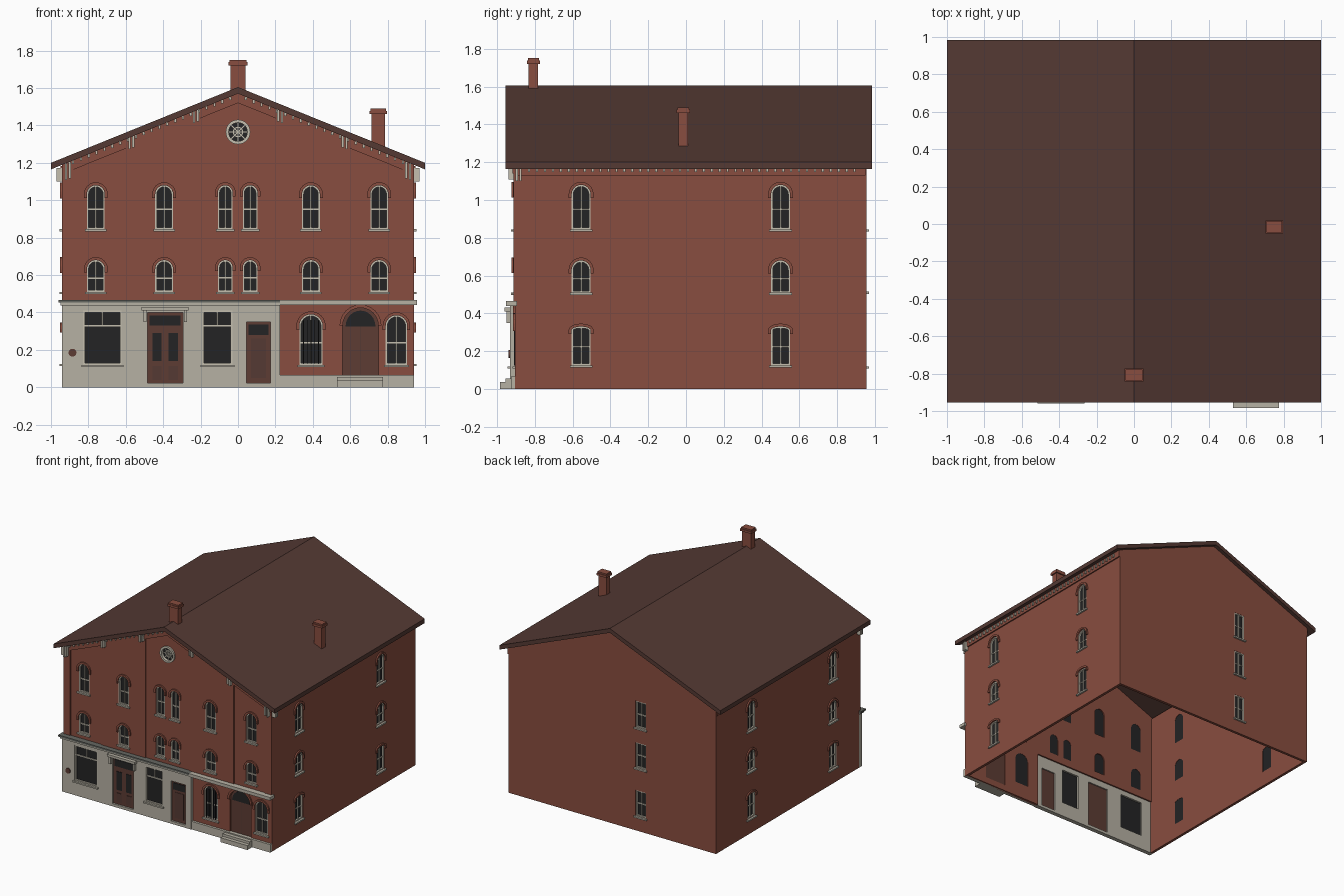
import bpy
import bmesh
from math import cos, sin, pi
from mathutils import Matrix, Vector
from mathutils.geometry import tessellate_polygon

cube = bpy.data.objects.get("Cube")
if cube:
    bpy.data.objects.remove(cube)


def material(name, rgb):
    m = bpy.data.materials.new(name)
    m.use_nodes = True
    m.diffuse_color = (*rgb, 1)
    m.node_tree.nodes["Principled BSDF"].inputs["Base Color"].default_value = (*rgb, 1)
    return m


BRICK = material("red brick", (0.25, 0.075, 0.05))
ROOF = material("brown roof", (0.09, 0.042, 0.034))
STONE = material("pale stone", (0.47, 0.44, 0.37))
TRIM = material("cream trim", (0.56, 0.52, 0.43))
GLASS = material("dark glass", (0.017, 0.017, 0.018))
DOOR = material("brown paint", (0.11, 0.045, 0.034))
LEAD = material("grey lead", (0.13, 0.135, 0.12))


# Each wall has its own frame: u along the wall, v up, w outward
def wall_frame(u, w, origin):
    m = Matrix((u, (0, 0, 1), w)).transposed().to_4x4()
    m.translation = origin
    return m


FRONT = wall_frame((1, 0, 0), (0, -1, 0), (0, -0.905, 0))
BACK = wall_frame((-1, 0, 0), (0, 1, 0), (0, 0.955, 0))
RIGHT = wall_frame((0, 1, 0), (1, 0, 0), (0.94, 0, 0))
LEFT = wall_frame((0, -1, 0), (-1, 0, 0), (-0.94, 0, 0))

parts = {}


def sheet(name, mat, frame, loops, d0, d1):
    """Extrude an outline with holes between two depths."""
    bm = parts.setdefault(name, (bmesh.new(), mat))[0]
    tris = tessellate_polygon([[Vector((u, v, 0)) for u, v in lp] for lp in loops])
    caps = [[bm.verts.new(frame @ Vector((u, v, d))) for lp in loops for u, v in lp]
            for d in (d0, d1)]
    for cap in caps:
        for t in tris:
            bm.faces.new([cap[i] for i in t])
    start = 0
    for lp in loops:
        n = len(lp)
        for i in range(n):
            a, b = start + i, start + (i + 1) % n
            bm.faces.new((caps[0][a], caps[0][b], caps[1][b], caps[1][a]))
        start += n


def rect(u0, u1, v0, v1):
    return [(u0, v0), (u1, v0), (u1, v1), (u0, v1)]


def box(name, mat, frame, u0, u1, v0, v1, d0, d1):
    sheet(name, mat, frame, [rect(u0, u1, v0, v1)], d0, d1)


def arc(u, v, r, rise, n=12):
    return [(u + r * cos(pi * i / n), v + rise * sin(pi * i / n)) for i in range(n + 1)]


def circle(u, v, r, n=24):
    return [(u + r * cos(2 * pi * i / n), v + r * sin(2 * pi * i / n)) for i in range(n)]


def opening(u, z0, z1, w, rise, inset=0):
    r = w / 2 - inset
    if rise == 0:
        return rect(u - r, u + r, z0 + inset, z1 - inset)
    return [(u - r, z0 + inset), (u + r, z0 + inset)] + arc(u, z1 - rise, r, rise - min(inset, rise / 2))


def window(side, frame, win, base=0.0, shop=False):
    """Glass, frame, bars, sill and arched hood of one window."""
    u, z0, z1, w, rise = win
    out = opening(*win)
    sheet(side + "_window_glass", GLASS, frame, [out], base - 0.02, base - 0.016)
    sheet(side + "_window_frames", TRIM, frame, [out, opening(*win, 0.009)], base - 0.016, base - 0.002)
    mid = z1 - 0.08 if shop else (z0 + z1 - rise / 2) / 2
    bars = side + "_window_bars"
    box(bars, TRIM, frame, u - 0.004, u + 0.004, mid if shop else z0, z1 - 0.004, base - 0.016, base - 0.006)
    box(bars, TRIM, frame, u - w / 2, u + w / 2, mid - 0.004, mid + 0.004, base - 0.016, base - 0.008)
    box(side + "_sills", STONE, frame, u - w / 2 - 0.01, u + w / 2 + 0.01, z0 - 0.012, z0, base - 0.01, base + 0.014)
    if rise:
        r, spring = w / 2, z1 - rise
        outer = [(u + r + 0.016, spring - 0.02)] + arc(u, spring, r + 0.016, rise + 0.016) + [(u - r - 0.016, spring - 0.02)]
        inner = [(u + r, spring - 0.02)] + arc(u, spring, r, rise) + [(u - r, spring - 0.02)]
        sheet(side + "_window_hoods", BRICK, frame, [outer + inner[::-1]], base - 0.002, base + 0.011)


def roof_under(x):
    return 1.57 - 0.405 * abs(x)


def gable(x0, x1, bottom, drop=0.0):
    top = [(x1, roof_under(x1) - drop), (x0, roof_under(x0) - drop)]
    if x0 < 0 < x1:
        top.insert(1, (0, roof_under(0) - drop))
    return [(x0, bottom), (x1, bottom)] + top


# Window layout: centre, bottom, top, width, arch rise
upper = []
for u, w in ((-0.76, 0.095), (-0.395, 0.095), (-0.068, 0.078), (0.065, 0.078), (0.39, 0.095), (0.755, 0.095)):
    upper += [(u, 0.845, 1.08, w, w / 2), (u, 0.51, 0.68, w, w / 2)]
ground = [(0.39, 0.12, 0.39, 0.125, 0.0625), (0.847, 0.12, 0.385, 0.115, 0.0575)]
arched_door = (0.655, 0.05, 0.425, 0.19, 0.095)
shop = [(-0.725, 0.12, 0.41, 0.205, 0), (-0.11, 0.12, 0.41, 0.16, 0)]
shop_doors = [(-0.39, 0.022, 0.4, 0.19, 0), (0.11, 0.022, 0.35, 0.13, 0)]

# Front wall, with raised bays and corner pilasters
face = [(-0.94, 0.45), (0.225, 0.45), (0.225, 0), (0.94, 0)] + gable(-0.94, 0.94, 0)[2:]
holes = [opening(*w) for w in upper + ground + [arched_door]]
sheet("front_wall", BRICK, FRONT, [face] + holes + [circle(0, 1.365, 0.055)], -0.022, 0)
for x0, x1 in ((-0.94, -0.88), (-0.6, -0.2), (0.2, 0.6), (0.88, 0.94)):
    bay = [opening(*w) for w in upper if x0 < w[0] < x1]
    sheet("raised_bays", BRICK, FRONT, [gable(x0, x1, 0.46)] + bay, -0.001, 0.007)
for w in upper + ground:
    window("front", FRONT, w, 0.007 if 0.2 < abs(w[0]) < 0.6 and w[1] > 0.4 else 0)
for i in range(5):
    u = 0.39 + 0.02 * (i - 2)
    box("window_grille", GLASS, FRONT, u - 0.002, u + 0.002, 0.125, 0.36, -0.004, 0.004)

# Arched entrance and steps
sheet("arched_door", DOOR, FRONT, [opening(*arched_door)], -0.02, -0.012)
sheet("arched_door_fanlight", GLASS, FRONT, [arc(0.655, 0.325, 0.08, 0.085)], -0.012, -0.008)
sheet("arched_door_surround", BRICK, FRONT,
      [arc(0.655, 0.33, 0.112, 0.112) + arc(0.655, 0.33, 0.095, 0.095)[::-1]], -0.002, 0.011)
box("arched_door_split", ROOF, FRONT, 0.653, 0.657, 0.06, 0.325, -0.012, -0.009)
box("base_course", STONE, FRONT, 0.225, 0.94, 0, 0.065, -0.01, 0.02)
box("entrance_steps", STONE, FRONT, 0.53, 0.775, 0, 0.036, 0, 0.08)
box("entrance_steps", STONE, FRONT, 0.53, 0.775, 0.036, 0.056, 0, 0.05)

# Stone storefront
SHOP_D = 0.025
sheet("storefront", STONE, FRONT,
      [rect(-0.94, 0.225, 0, 0.45)] + [opening(*w) for w in shop + shop_doors], -0.01, SHOP_D)
for w in shop:
    window("storefront", FRONT, w, SHOP_D, True)
for w in shop_doors:
    sheet("shop_doors", DOOR, FRONT, [opening(*w)], 0, 0.01)
    u, z0, z1, width, _ = w
    box("shop_door_glass", GLASS, FRONT, u - width / 2 + 0.012, u + width / 2 - 0.012, z1 - 0.07, z1 - 0.015, 0.009, 0.014)
for s in (-1, 1):
    u = -0.39 + 0.043 * s
    box("shop_door_glass", GLASS, FRONT, u - 0.025, u + 0.025, 0.14, 0.29, 0.009, 0.014)
    box("shop_door_panels", ROOF, FRONT, u - 0.025, u + 0.025, 0.04, 0.115, 0.009, 0.014)
    u = -0.39 + 0.108 * s
    box("door_canopy_brackets", STONE, FRONT, u - 0.008, u + 0.008, 0.35, 0.41, SHOP_D, 0.045)
box("door_canopy", STONE, FRONT, -0.515, -0.265, 0.41, 0.43, SHOP_D, 0.055)
box("shop_door_panels", ROOF, FRONT, 0.07, 0.15, 0.05, 0.26, 0.009, 0.013)
sheet("round_wall_plate", DOOR, FRONT, [circle(-0.885, 0.185, 0.021)], SHOP_D, 0.033)

# Cornice above the ground floor
box("storefront_cornice", STONE, FRONT, -0.95, 0.225, 0.438, 0.452, -0.01, 0.04)
box("storefront_cornice_cap", LEAD, FRONT, -0.96, 0.225, 0.452, 0.466, -0.01, 0.048)
box("brick_side_cornice", STONE, FRONT, 0.225, 0.957, 0.44, 0.466, -0.01, 0.048)

# Round gable window with rosette
sheet("round_window_ring", TRIM, FRONT, [circle(0, 1.365, 0.066), circle(0, 1.365, 0.05)], -0.01, 0.014)
sheet("round_window_glass", GLASS, FRONT, [circle(0, 1.365, 0.055)], -0.02, -0.012)
sheet("round_window_rosette", TRIM, FRONT, [circle(0, 1.365, 0.028), circle(0, 1.365, 0.022)], -0.012, -0.004)
for i in range(8):
    a = pi * i / 4
    c, s = cos(a), sin(a)
    spoke = [(r * c - t * s, 1.365 + r * s + t * c) for r, t in ((0, -0.002), (0.052, -0.002), (0.052, 0.002), (0, 0.002))]
    sheet("round_window_rosette", TRIM, FRONT, [spoke], -0.012, -0.006)

# Gable frieze, dentils and paired brackets
chevron = gable(-0.94, 0.94, 0)[2:]
sheet("gable_frieze", BRICK, FRONT, [chevron + [(x, z - 0.05) for x, z in chevron[::-1]]], -0.002, 0.012)
for i in range(1, 22):
    for s in (-1, 1):
        u = s * i * 0.042
        top = roof_under(u)
        box("gable_dentils", TRIM, FRONT, u - 0.006, u + 0.006, top - 0.018, top, 0.01, 0.026)
for u in (0.225, 0.57, 0.91):
    for s in (-1, 1):
        for o in (-0.01, 0.01):
            c = s * u + o
            top = roof_under(c)
            box("gable_brackets", TRIM, FRONT, c - 0.006, c + 0.006, top - (0.09 if u > 0.9 else 0.062), top, 0, 0.035)

# Side walls, mirrored
for side, frame, s in (("right", RIGHT, 1), ("left", LEFT, -1)):
    wins = [(u * s, z0, z1, 0.1, rise) for u in (-0.555, 0.5)
            for z0, z1, rise in ((0.845, 1.08, 0.05), (0.51, 0.68, 0.05), (0.125, 0.33, 0.018))]
    ends = sorted((-0.9 * s, 0.95 * s))
    sheet(side + "_wall", BRICK, frame, [rect(*ends, 0, 1.186)] + [opening(*w) for w in wins], -0.022, 0)
    for w in wins:
        window(side, frame, w)
    box(side + "_frieze", BRICK, frame, *ends, 1.13, 1.184, -0.002, 0.01)
    for i in range(42):
        u = s * (-0.83 + i * 0.042)
        box(side + "_dentils", TRIM, frame, u - 0.006, u + 0.006, 1.147, 1.172, 0.008, 0.022)
    for u in (-0.895, -0.875):
        box(side + "_brackets", TRIM, frame, s * u - 0.006, s * u + 0.006, 1.1, 1.172, 0, 0.03)

# Back wall with one column of plain windows
back = [(0.26, z0, z1, 0.095, 0) for z0, z1 in ((0.845, 1.06), (0.515, 0.72), (0.12, 0.33))]
sheet("back_wall", BRICK, BACK, [gable(-0.94, 0.94, 0)] + [opening(*w) for w in back], -0.022, 0)
for w in back:
    window("back", BACK, w)

# Roof slab
sheet("roof", ROOF, FRONT, [[(-1, 1.165), (0, 1.57), (1, 1.165), (1, 1.2), (0, 1.605), (-1, 1.2)]], 0.05, -1.89)

# Chimneys with flared caps
for name, x, y, z0, z1, w in (("front_chimney", 0, -0.807, 1.55, 1.75, 0.05), ("side_chimney", 0.75, -0.015, 1.27, 1.49, 0.046)):
    d = -0.905 - y
    for grow, lo, hi in ((-0.01, z0, z1 - 0.03), (0, z1 - 0.03, z1 - 0.012), (-0.005, z1 - 0.012, z1)):
        box(name, BRICK, FRONT, x - w - grow, x + w + grow, lo, hi, d - 0.035 - grow, d + 0.035 + grow)

# Turn every collected part into an object
for name, (bm, mat) in parts.items():
    bmesh.ops.recalc_face_normals(bm, faces=bm.faces)
    mesh = bpy.data.meshes.new(name)
    bm.to_mesh(mesh)
    bm.free()
    mesh.materials.append(mat)
    bpy.context.scene.collection.objects.link(bpy.data.objects.new(name, mesh))
